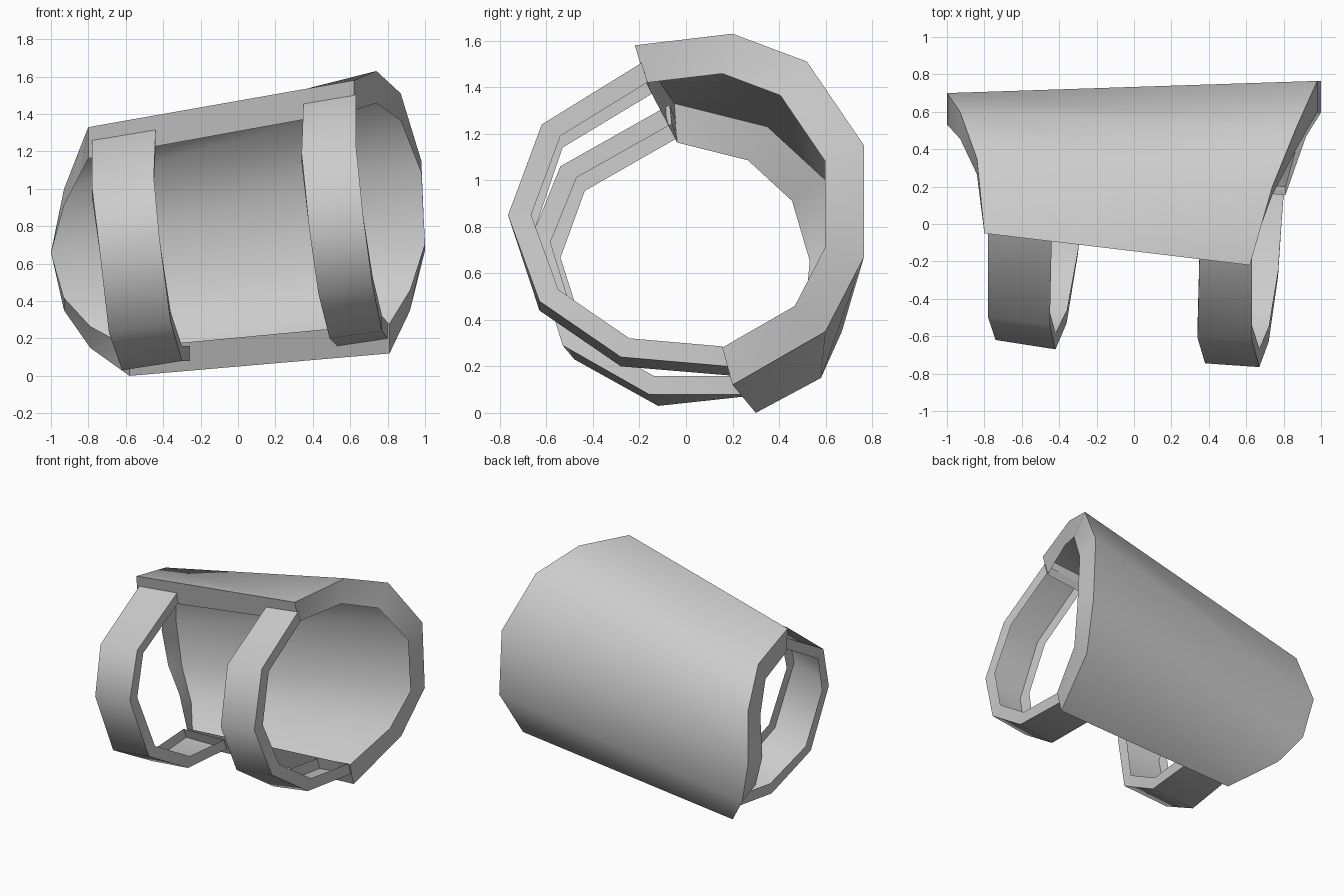
import bpy, bmesh, math

if "Cube" in bpy.data.objects:
    bpy.data.objects.remove(bpy.data.objects["Cube"])


def band(name, edge_a, edge_b, ca, cb, scale_a, scale_b):
    """Hollow open band: outer wall, two side rims and two end caps.
    Rims shrink the edge curves toward axis heights ca / cb."""
    bm = bmesh.new()

    def inner(pts, c, s):
        return [(x, y * s, c + (z - c) * s) for x, y, z in pts]

    loops = [inner(edge_a, ca, scale_a), edge_a, edge_b, inner(edge_b, cb, scale_b)]
    rows = [[bm.verts.new(p) for p in loop] for loop in loops]
    for k in range(3):
        r, q = rows[k], rows[k + 1]
        for i in range(len(r) - 1):
            # split each panel along the same diagonal
            bm.faces.new((r[i], r[i + 1], q[i]))
            bm.faces.new((q[i], r[i + 1], q[i + 1]))
    bm.faces.new([r[0] for r in rows])
    bm.faces.new([r[-1] for r in reversed(rows)])
    me = bpy.data.meshes.new(name)
    bm.to_mesh(me)
    bm.free()
    ob = bpy.data.objects.new(name, me)
    bpy.context.collection.objects.link(ob)
    bpy.ops.object.select_all(action='DESELECT')
    ob.select_set(True)
    bpy.context.view_layer.objects.active = ob
    bpy.ops.object.shade_smooth_by_angle(angle=math.radians(55))
    return ob


def flip(ob):
    ob.data.flip_normals()


# Tapered guard shell: narrow left end, wide right end
shell = band("guard_shell",
             [(-.80, -.05, 1.33), (-.84, .35, 1.23), (-.93, .60, 1.0), (-1.0, .70, .66),
              (-.93, .67, .35), (-.79, .58, .15), (-.58, .30, 0)],
             [(.62, -.22, 1.58), (.74, .20, 1.63), (.87, .52, 1.51), (.98, .765, 1.15),
              (1.0, .765, .67), (.92, .60, .35), (.81, .20, .12)],
             .63, .85, .76, .78)
flip(shell)

# Strap at the narrow end
band("narrow_strap",
     [(-.78, -.045, 1.26), (-.78, -.50, 1.0), (-.74, -.62, .67), (-.69, -.48, .23),
      (-.62, -.12, .03), (-.60, .25, .07)],
     [(-.44, -.07, 1.325), (-.45, -.54, 1.06), (-.42, -.67, .74), (-.36, -.53, .29),
      (-.30, -.16, .08), (-.26, .24, .08)],
     .65, .69, .87, .87)

# Strap at the wide end
band("wide_strap",
     [(.35, -.17, 1.455), (.34, -.61, 1.19), (.38, -.745, .79), (.43, -.63, .44),
      (.49, -.28, .20), (.53, .20, .16)],
     [(.63, -.19, 1.505), (.63, -.62, 1.24), (.67, -.765, .85), (.72, -.63, .48),
      (.77, -.28, .24), (.80, .18, .20)],
     .81, .86, .87, .87)
